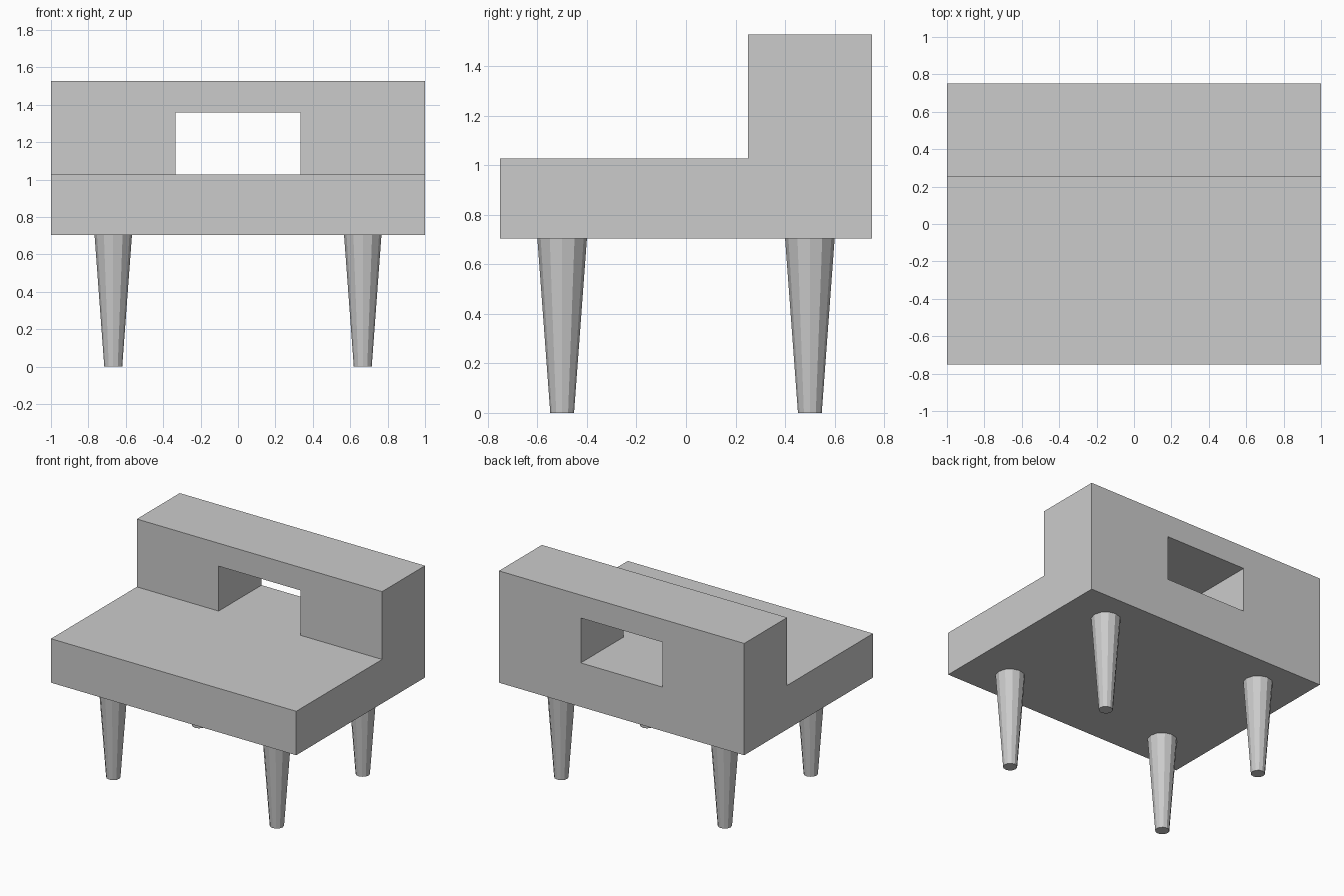
import bpy, bmesh, math
from itertools import product

if "Cube" in bpy.data.objects:
    bpy.data.objects.remove(bpy.data.objects["Cube"])

# Break lines of the upholstered body
XS = (-1.0, -0.333, 0.333, 1.0)
YS = (-0.75, 0.25, 0.75)
ZS = (0.703, 1.027, 1.358, 1.527)
LEG_X, LEG_Y = 0.667, 0.5


def finish(name, bm):
    bmesh.ops.recalc_face_normals(bm, faces=bm.faces[:])
    mesh = bpy.data.meshes.new(name)
    bm.to_mesh(mesh)
    bm.free()
    obj = bpy.data.objects.new(name, mesh)
    bpy.context.collection.objects.link(obj)
    return obj


def is_solid(i, j, k):
    if not (0 <= i < 3 and 0 <= j < 2 and 0 <= k < 3):
        return False
    if k == 0:
        return True                              # seat slab
    return j == 1 and not (i == 1 and k == 1)    # backrest with opening


# Seat and backrest as one closed shell: skin only the exposed block sides
bm = bmesh.new()
grid = {(i, j, k): (XS[i], YS[j], ZS[k])
        for i, j, k in product(range(4), range(3), range(4))}
verts = {}
for cell in product(range(3), range(2), range(3)):
    if not is_solid(*cell):
        continue
    for axis, side in product(range(3), (0, 1)):
        neighbour = list(cell)
        neighbour[axis] += 2 * side - 1
        if is_solid(*neighbour):
            continue
        corners = []
        for a, b in ((0, 0), (1, 0), (1, 1), (0, 1)):
            c = list(cell)
            c[axis] += side
            c[(axis + 1) % 3] += a
            c[(axis + 2) % 3] += b
            c = tuple(c)
            if c not in verts:
                verts[c] = bm.verts.new(grid[c])
            corners.append(verts[c])
        bm.faces.new(corners)
bmesh.ops.recalc_face_normals(bm, faces=bm.faces[:])
finish("seat_and_backrest", bm)

# Four tapered round legs
for row, y in (("front", -LEG_Y), ("back", LEG_Y)):
    for side, x in (("left", -LEG_X), ("right", LEG_X)):
        bm = bmesh.new()
        bmesh.ops.create_cone(bm, cap_ends=True, segments=12,
                              radius1=0.048, radius2=0.1, depth=ZS[0])
        leg = finish(f"{row}_{side}_leg", bm)
        leg.location = (x, y, ZS[0] / 2)
